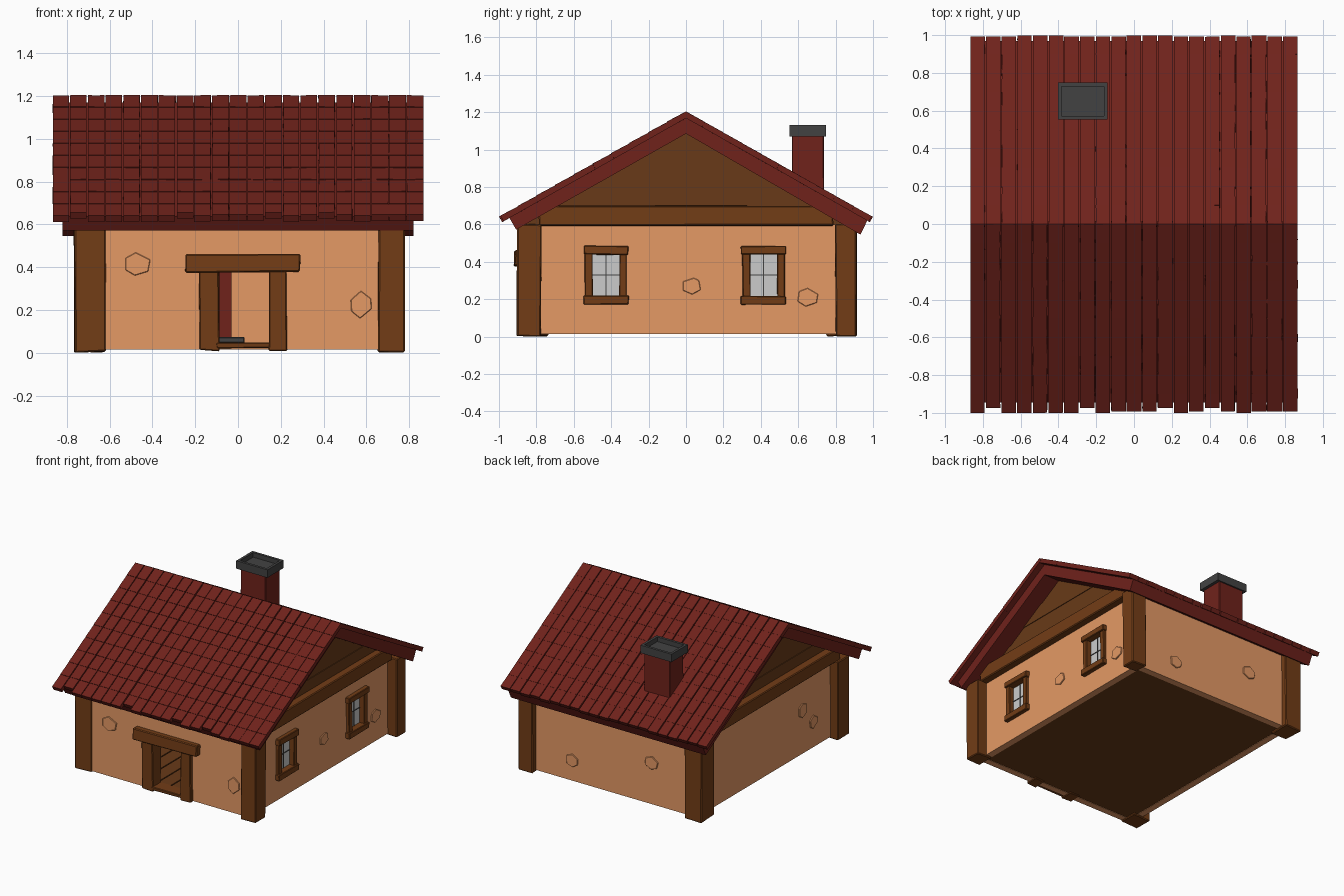
import bpy, bmesh, math, random
from mathutils import Vector

if "Cube" in bpy.data.objects:
    bpy.data.objects.remove(bpy.data.objects["Cube"])

random.seed(4)


def material(name, rgb):
    m = bpy.data.materials.new(name)
    m.diffuse_color = (*rgb, 1)
    m.use_nodes = True
    m.node_tree.nodes["Principled BSDF"].inputs["Base Color"].default_value = m.diffuse_color
    return m


PLASTER = material("plaster", (0.78, 0.32, 0.13))
WOOD = material("wood", (0.17, 0.046, 0.008))
PLANK = material("plank", (0.14, 0.042, 0.009))
RED = material("red_clay", (0.16, 0.016, 0.011))
DARK = material("dark_stone", (0.055, 0.055, 0.055))


def box(bm, x, y, z, jitter=0.0):
    """Box from three (low, high) ranges, with optional hand-cut wobble."""
    vs = [bm.verts.new((a, b, c)) for a in x for b in y for c in z]
    for v in vs:
        v.co += Vector([random.uniform(-jitter, jitter) for _ in range(3)])
    for f in ((0, 1, 3, 2), (4, 6, 7, 5), (0, 4, 5, 1), (2, 3, 7, 6), (0, 2, 6, 4), (1, 5, 7, 3)):
        bm.faces.new([vs[i] for i in f])
    return vs


def prism(bm, pts, axis, a, b):
    """Extrude a 2D outline along an axis (0=x, 1=y) from a to b."""
    def at(p, d):
        return (d, p[0], p[1]) if axis == 0 else (p[0], d, p[1])
    lo = [bm.verts.new(at(p, a)) for p in pts]
    hi = [bm.verts.new(at(p, b)) for p in pts]
    bm.faces.new(lo)
    bm.faces.new(hi[::-1])
    n = len(pts)
    for i in range(n):
        bm.faces.new((lo[i], hi[i], hi[(i + 1) % n], lo[(i + 1) % n]))


def finish(name, bm, mat=None, bevel=0.0):
    bmesh.ops.recalc_face_normals(bm, faces=bm.faces)
    me = bpy.data.meshes.new(name)
    bm.to_mesh(me)
    bm.free()
    ob = bpy.data.objects.new(name, me)
    bpy.context.collection.objects.link(ob)
    if mat:
        me.materials.append(mat)
    if bevel:
        mod = ob.modifiers.new("bevel", 'BEVEL')
        mod.width, mod.segments = bevel, 1
    return ob


def boxes(name, items, mat=None, bevel=0.0, jitter=0.0):
    bm = bmesh.new()
    for it in items:
        box(bm, *it, jitter)
    return finish(name, bm, mat, bevel)


WX, WY, T, TOP = 0.70, 0.87, 0.05, 0.6
WINDOWS = (-0.428, 0.415)

# Plaster walls: open shell with a doorway and two window holes
walls = boxes("walls", [((-WX, WX), (-WY, WY), (0.015, TOP))], PLASTER)
cutters = [boxes("room_cutter", [((T - WX, WX - T), (T - WY, WY - T), (-0.1, 0.8))]),
           boxes("door_cutter", [((-0.13, 0.19), (-1, -0.7), (0.03, 0.42))])]
for y in WINDOWS:
    cutters.append(boxes("window_cutter", [((0.6, 0.9), (y - 0.085, y + 0.085), (0.2, 0.46))]))
for c in cutters:
    c.hide_render = True
    mod = walls.modifiers.new("cut", 'BOOLEAN')
    mod.operation, mod.object, mod.solver = 'DIFFERENCE', c, 'EXACT'
bpy.context.view_layer.objects.active = walls
for mod in list(walls.modifiers):
    bpy.ops.object.modifier_apply(modifier=mod.name)
for c in cutters:
    bpy.data.objects.remove(c)

# Floor slab with boards running front to back
boards = [((T - WX, WX - T), (T - WY, WY - T), (0.018, 0.035))]
for i in range(12):
    x = -0.65 + i * 1.3 / 12
    boards.append(((x + 0.004, x + 0.104), (-0.82, 0.82), (0.03, 0.045)))
boxes("floor", boards, PLANK)

# Corner posts
boxes("corner_posts", [
    ((-0.765, -0.62), (-0.875, -0.735), (0.004, TOP)),
    ((0.655, 0.778), (-0.905, -0.775), (0.004, TOP)),
    ((-0.765, -0.625), (0.75, 0.91), (0.004, TOP)),
    ((0.655, 0.778), (0.80, 0.912), (0.004, TOP))], WOOD, 0.006, 0.004)

# Door frame, lintel and threshold
boxes("door_posts", [((-0.18, -0.088), (-0.90, -0.80), (0.01, 0.385)),
                     ((0.147, 0.23), (-0.90, -0.80), (0.01, 0.385))], WOOD, 0.005, 0.004)
boxes("door_lintel", [((-0.245, 0.292), (-0.917, -0.79), (0.375, 0.462))], WOOD, 0.006, 0.006)
boxes("door_threshold", [((-0.10, 0.16), (-0.90, -0.80), (0.022, 0.048))], WOOD, 0.004, 0.002)

# Windows on the right wall
frames, bars, panes = [], [], []
for y in WINDOWS:
    for z in (0.173, 0.44):
        frames.append(((WX - 0.05, WX + 0.032), (y - 0.12, y + 0.12), (z, z + 0.044)))
    for s in (-1, 1):
        c = y + s * 0.092
        frames.append(((WX - 0.05, WX + 0.022), (c - 0.02, c + 0.02), (0.19, 0.465)))
    bars += [((WX - 0.026, WX - 0.014), (y - 0.003, y + 0.003), (0.2, 0.45)),
             ((WX - 0.026, WX - 0.014), (y - 0.08, y + 0.08), (0.327, 0.333))]
    panes.append(((WX - 0.024, WX - 0.018), (y - 0.08, y + 0.08), (0.2, 0.46)))
boxes("window_frames", frames, WOOD, 0.004, 0.003)
boxes("window_bars", bars, DARK)
boxes("window_panes", panes)

# Exposed stones, slightly proud of the plaster: axis, wall position, across, z, half sizes
bm = bmesh.new()
for axis, pos, u, z, ru, rz in (
        (1, -WY, -0.47, 0.415, 0.065, 0.055), (1, -WY, 0.575, 0.225, 0.052, 0.065),
        (1, WY, 0.35, 0.17, 0.055, 0.05), (1, WY, -0.32, 0.33, 0.06, 0.05),
        (0, WX, 0.03, 0.27, 0.055, 0.045), (0, WX, 0.65, 0.21, 0.06, 0.05),
        (0, -WX, -0.40, 0.345, 0.055, 0.055), (0, -WX, -0.53, 0.21, 0.05, 0.05)):
    pts = []
    for k in range(6):
        t = math.tau * (k + 0.5 + random.uniform(-0.25, 0.25)) / 6
        pts.append((u + ru * math.cos(t), z + rz * math.sin(t)))
    prism(bm, pts, axis, pos * 0.985, pos + math.copysign(0.008, pos))
finish("wall_stones", bm, PLASTER, 0.003)

# Gables: stacked boards following the roof line, with a tie beam below
APEX, SLOPE = 1.09, 0.567
levels = (0.585, 0.70, 0.785, 0.87, 0.98, APEX)
bm = bmesh.new()
for s in (-1, 1):
    for i, (a, b) in enumerate(zip(levels, levels[1:])):
        ya, yb = (APEX - a) / SLOPE, (APEX - b + 0.002) / SLOPE
        prism(bm, [(-ya, a), (ya, a), (yb, b), (-yb, b)], 0,
              s * 0.65, s * (0.690 + 0.005 * (i % 2)))
finish("gable_boards", bm, PLANK)
boxes("gable_beams", [(tuple(sorted((s * 0.66, s * 0.75))), (-0.785, 0.785), (0.592, 0.70))
                      for s in (-1, 1)], WOOD, 0.006, 0.004)

# Roof slab under the tiles, a little longer at the back
bm = bmesh.new()
prism(bm, [(0, 1.17), (0.97, 0.622), (0.933, 0.545), (0, 1.085),
           (-0.908, 0.572), (-0.945, 0.636)], 0, -0.82, 0.82)
finish("roof_slab", bm, RED)

# Roof tiles: nearly flush rows in narrow columns on both slopes
A = math.atan(0.565)
COLS, ROWS, S0, S1 = 21, 10, -0.017, 1.13
w, d = 1.738 / COLS, (S1 - S0) / ROWS
bm = bmesh.new()
for side in (-1, 1):
    along = Vector((0, side * math.cos(A), -math.sin(A)))
    normal = Vector((0, side * math.sin(A), math.cos(A)))
    for c in range(COLS):
        x0 = -0.869 + c * w
        left, right = x0 + random.uniform(0.001, 0.005), x0 + w - random.uniform(0.001, 0.005)
        for r in range(ROWS):
            a, b = S0 + r * d, S0 + (r + 1) * d
            if r == ROWS - 1:
                b -= random.choice((0, 0, 0.008, 0.03 if side < 0 else 0.006))
            vs = box(bm, (left, right), (a, b), (-0.002, 0.029), 0.0005)
            lift = 0.003 if side < 0 else 0.001
            for i, v in enumerate(vs):
                x, s, n = v.co
                v.co = (Vector((x, 0, 1.17)) + along * s
                        + normal * (n + (lift if i in (3, 7) else 0)))
finish("roof_tiles", bm, RED)

# Fireplace inside, flue and chimney through the rear slope
boxes("chimney", [((-0.378, -0.162), (0.567, 0.738), (0.3, 1.08))], RED, 0.004, 0.002)
boxes("fireplace", [((-0.51, -0.43), (0.55, 0.82), (0.045, 0.4)),
                    ((-0.11, -0.03), (0.55, 0.82), (0.045, 0.4)),
                    ((-0.51, -0.03), (0.55, 0.82), (0.36, 0.46)),
                    ((-0.45, -0.09), (0.77, 0.82), (0.045, 0.4))], RED)
boxes("hearth", [((-0.57, 0.03), (0.48, 0.82), (0.045, 0.075))], DARK, 0.005)

# Chimney cap with a sunken top
cap = bmesh.new()
box(cap, (-0.402, -0.14), (0.553, 0.748), (1.07, 1.13))
bmesh.ops.recalc_face_normals(cap, faces=cap.faces)
top = max(cap.faces, key=lambda f: f.calc_center_median().z)
bmesh.ops.inset_region(cap, faces=[top], thickness=0.027)
rim = bmesh.ops.extrude_face_region(cap, geom=[top])
sunk = [v for v in rim["geom"] if isinstance(v, bmesh.types.BMVert)]
bmesh.ops.translate(cap, verts=sunk, vec=(0, 0, -0.035))
bmesh.ops.delete(cap, geom=[top], context='FACES')
finish("chimney_cap", cap, DARK)
